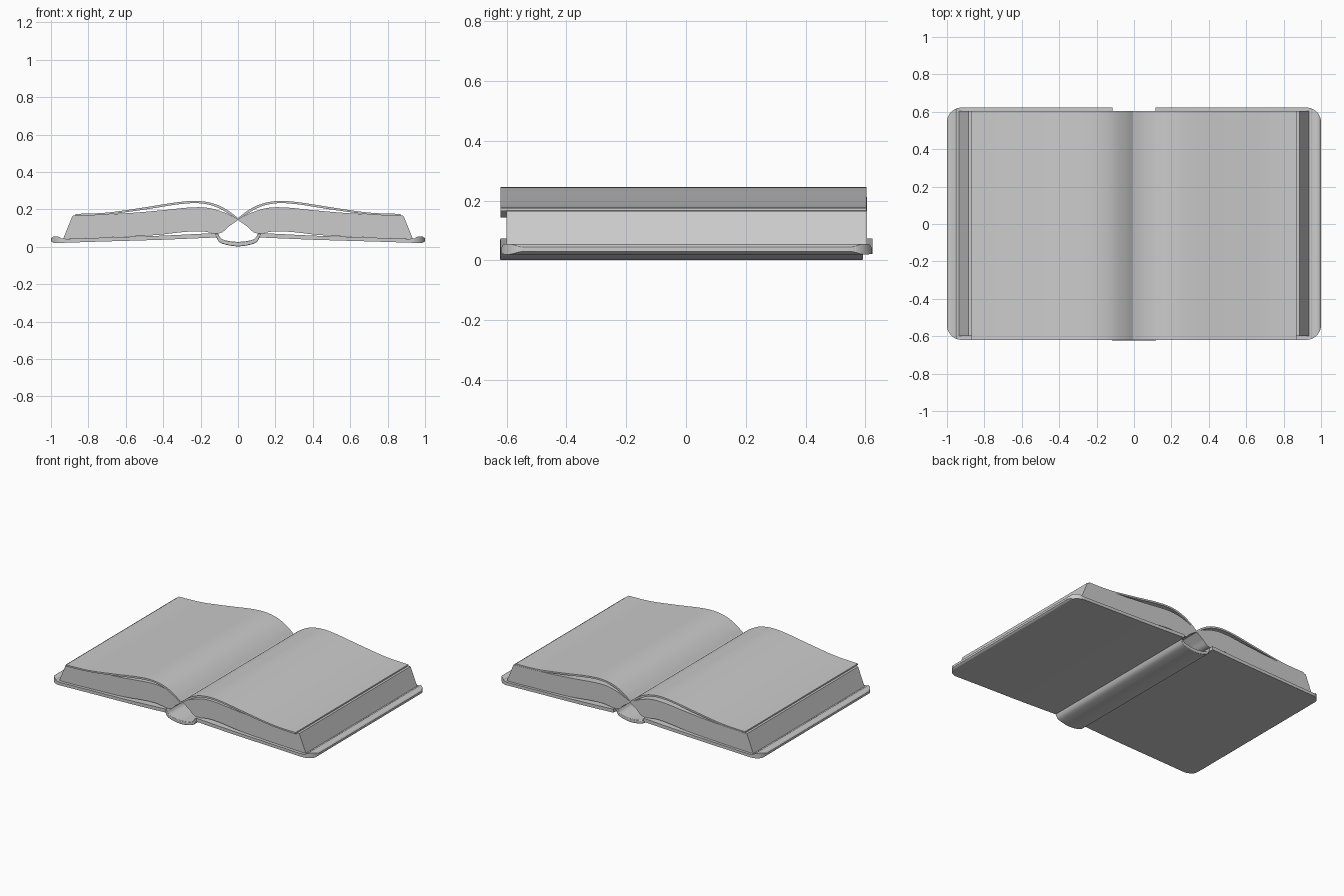
import bpy, bmesh, math

if "Cube" in bpy.data.objects:
    bpy.data.objects.remove(bpy.data.objects["Cube"])


def spline(pts, u):
    """Point on a Catmull-Rom curve through pts, u in 0..1."""
    n = len(pts) - 1
    i = min(int(u * n), n - 1)
    t = u * n - i
    p0, p1, p2, p3 = (pts[max(0, min(n, i + k))] for k in (-1, 0, 1, 2))
    return tuple(0.5 * (2 * b + (c - a) * t + (2 * a - 5 * b + 4 * c - d) * t * t
                        + (3 * b - a - 3 * c + d) * t ** 3)
                 for a, b, c, d in zip(p0, p1, p2, p3))


def slab(name, top, bottom, y0, y1, n=40, corner=0.0, bevel=0.0, open_start=True):
    """Solid between two x/z curves, run along y and mirrored across x = 0."""
    bm = bmesh.new()
    rings = []
    for i in range(n + 1):
        u = i / n
        if corner:
            u = math.sin(u * math.pi / 2)      # crowd samples at the round corners
        (xt, zt), (xb, zb) = spline(top, u), spline(bottom, u)
        inset = 0.0
        if corner:
            d = max(0.0, min(corner, xt - (top[-1][0] - corner)))
            inset = corner - math.sqrt(corner ** 2 - d ** 2)
        a, b = y0 + inset, y1 - inset
        rings.append([bm.verts.new(c) for c in
                      ((xt, a, zt), (xt, b, zt), (xb, b, zb), (xb, a, zb))])
    for r, s in zip(rings, rings[1:]):
        for k in range(4):
            m = (k + 1) % 4
            bm.faces.new((r[k], r[m], s[m], s[k]))
    bm.faces.new(rings[-1])
    if not open_start:
        bm.faces.new(rings[0])
    bmesh.ops.recalc_face_normals(bm, faces=bm.faces)
    mesh = bpy.data.meshes.new(name)
    bm.to_mesh(mesh)
    bm.free()
    ob = bpy.data.objects.new(name, mesh)
    bpy.context.collection.objects.link(ob)
    mirror = ob.modifiers.new("Mirror", 'MIRROR')
    mirror.use_clip = True
    if bevel:
        bv = ob.modifiers.new("Bevel", 'BEVEL')
        bv.width, bv.segments, bv.limit_method = bevel, 2, 'ANGLE'
        bv.angle_limit = math.radians(50)
    bpy.ops.object.select_all(action='DESELECT')
    ob.select_set(True)
    bpy.context.view_layer.objects.active = ob
    bpy.ops.object.shade_smooth_by_angle(angle=math.radians(40))
    return ob


# Boards: thin, gently tilted, with a raised outer lip and round corners
slab("cover_boards",
     [(0.115, 0.074), (0.4, 0.06), (0.7, 0.05), (0.92, 0.043),
      (0.955, 0.053), (0.985, 0.055), (1.0, 0.045)],
     [(0.115, 0.050), (0.4, 0.038), (0.7, 0.029), (0.92, 0.022),
      (0.955, 0.021), (0.985, 0.021), (1.0, 0.030)],
     -0.62, 0.623, n=48, corner=0.08, bevel=0.005, open_start=False)

# Spine: curved strip bulging down between the boards
slab("spine",
     [(0, 0.026), (0.05, 0.031), (0.09, 0.044), (0.108, 0.072)],
     [(0, 0.002), (0.05, 0.008), (0.1, 0.026), (0.122, 0.068)],
     -0.622, 0.592, n=20, bevel=0.004)

# Page blocks: arched near the gutter, slanted at the fore edge
slab("page_blocks",
     [(0, 0.148), (0.07, 0.182), (0.16, 0.208), (0.26, 0.21), (0.42, 0.194),
      (0.62, 0.178), (0.885, 0.166)],
     [(0, 0.143), (0.05, 0.108), (0.1, 0.072), (0.2, 0.083), (0.3, 0.078),
      (0.45, 0.062), (0.7, 0.05), (0.935, 0.042)],
     -0.6, 0.605)

# Loose top leaves lifting above the blocks
slab("top_leaves",
     [(0, 0.153), (0.05, 0.192), (0.12, 0.228), (0.21, 0.245), (0.32, 0.239),
      (0.5, 0.211), (0.7, 0.183), (0.87, 0.176)],
     [(0, 0.143), (0.055, 0.180), (0.125, 0.216), (0.21, 0.233), (0.32, 0.227),
      (0.5, 0.199), (0.7, 0.173), (0.87, 0.165)],
     -0.62, 0.603)
